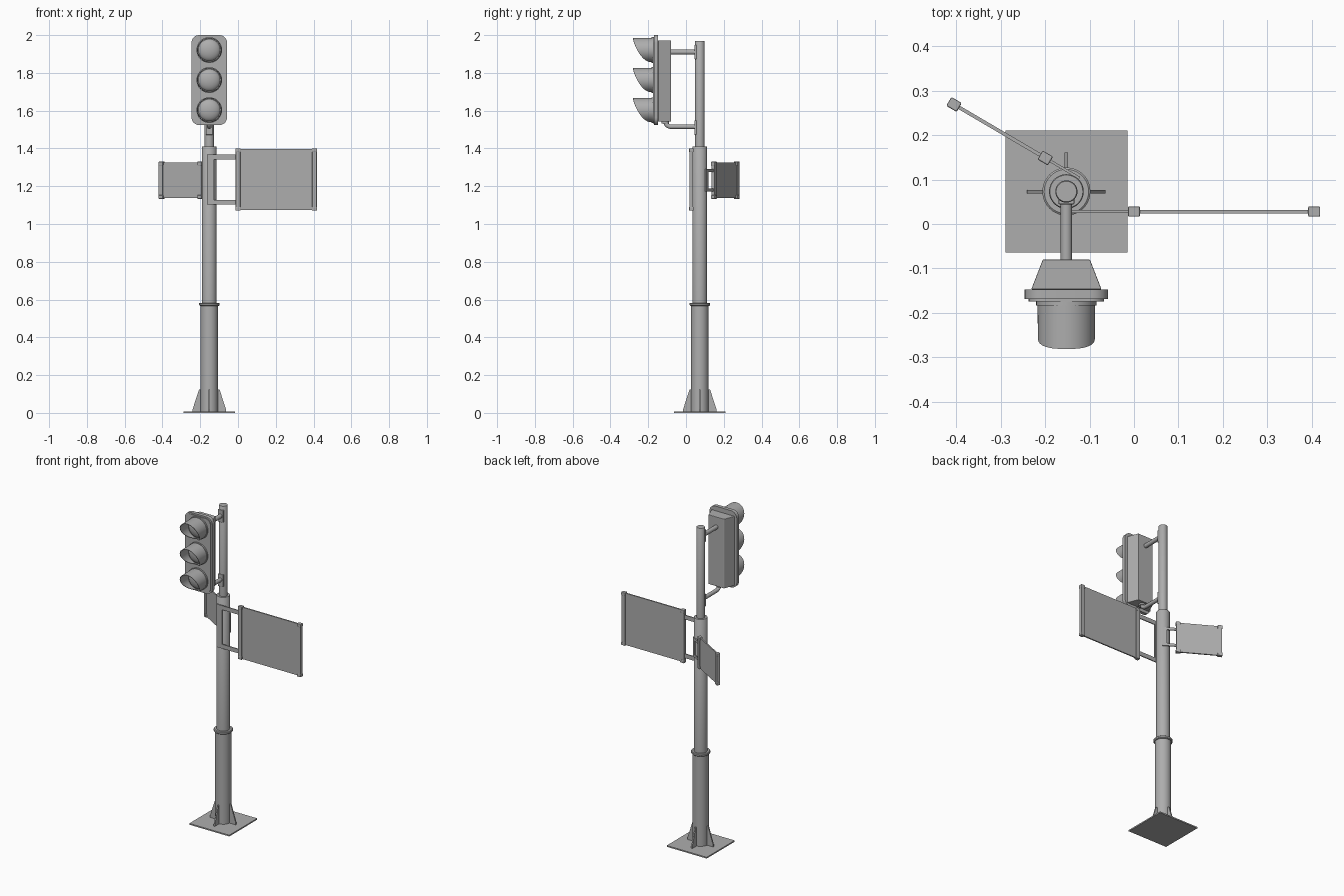
import bpy, bmesh, math
from mathutils import Matrix, Vector

if "Cube" in bpy.data.objects:
    bpy.data.objects.remove(bpy.data.objects["Cube"])

PX, PY = -0.152, 0.073          # pole axis
GREY = bpy.data.materials.new("dark_grey")
GREY.diffuse_color = (0.42, 0.42, 0.42, 1)
GREY.use_nodes = True
GREY.node_tree.nodes["Principled BSDF"].inputs["Base Color"].default_value = GREY.diffuse_color


def make(name, bm, smooth=False, bevel=0):
    bmesh.ops.recalc_face_normals(bm, faces=bm.faces)
    me = bpy.data.meshes.new(name)
    bm.to_mesh(me)
    bm.free()
    me.materials.append(GREY)
    ob = bpy.data.objects.new(name, me)
    bpy.context.collection.objects.link(ob)
    if bevel:
        m = ob.modifiers.new("bevel", 'BEVEL')
        m.width, m.segments = bevel, 2
    if smooth:
        bpy.ops.object.select_all(action='DESELECT')
        ob.select_set(True)
        bpy.context.view_layer.objects.active = ob
        bpy.ops.object.shade_smooth_by_angle(angle=math.radians(35))
    return ob


def box(name, lo, hi, mat=Matrix(), bevel=0):
    lo, hi = Vector(lo), Vector(hi)
    bm = bmesh.new()
    bmesh.ops.create_cube(bm, size=1)
    for v in bm.verts:
        v.co = mat @ Vector([(lo[i] + hi[i]) / 2 + v.co[i] * (hi[i] - lo[i]) for i in range(3)])
    return make(name, bm, bevel=bevel)


def lathe(name, prof, mat, n=40):
    # profile of (radius, height) turned around local z
    bm = bmesh.new()
    vs = [bm.verts.new((r, 0, h)) for r, h in prof]
    es = [bm.edges.new(p) for p in zip(vs, vs[1:])]
    bmesh.ops.spin(bm, geom=vs + es, cent=(0, 0, 0), axis=(0, 0, 1), angle=2 * math.pi,
                   steps=n, use_duplicate=False)
    bmesh.ops.remove_doubles(bm, verts=bm.verts, dist=1e-5)
    bm.transform(mat)
    return make(name, bm, True)


def prism(name, pts, depth, mat, smooth=False, bevel=0):
    # outline in local xz, extruded along local +y
    bm = bmesh.new()
    f = bm.faces.new([bm.verts.new((x, 0, z)) for x, z in pts])
    ext = bmesh.ops.extrude_face_region(bm, geom=[f])['geom']
    bmesh.ops.translate(bm, verts=[g for g in ext if isinstance(g, bmesh.types.BMVert)], vec=(0, depth, 0))
    bm.transform(mat)
    return make(name, bm, smooth, bevel)


def tube(name, pts, r):
    cu = bpy.data.curves.new(name, 'CURVE')
    cu.dimensions, cu.bevel_depth, cu.bevel_resolution, cu.use_fill_caps = '3D', r, 5, True
    sp = cu.splines.new('POLY')
    sp.points.add(len(pts) - 1)
    for p, c in zip(sp.points, pts):
        p.co = (*c, 1)
    sp.use_smooth = True
    cu.materials.append(GREY)
    ob = bpy.data.objects.new(name, cu)
    bpy.context.collection.objects.link(ob)


def rounded(w, h, r):
    return [(sx * (w - r) + r * math.cos(a), sz * (h - r) + r * math.sin(a))
            for k, (sx, sz) in enumerate([(1, 1), (-1, 1), (-1, -1), (1, -1)])
            for a in [math.radians(90 * k + 15 * i) for i in range(7)]]


POLE = Matrix.Translation((PX, PY, 0))

# base plate and four gussets
box("base_plate", (-0.137, -0.137, 0), (0.137, 0.137, 0.008), POLE)
for k in range(4):
    prism("gusset", [(0.035, 0.008), (0.088, 0.008), (0.088, 0.02), (0.054, 0.125), (0.035, 0.125)],
          0.008, POLE @ Matrix.Rotation(k * math.pi / 2, 4, 'Z') @ Matrix.Translation((0, -0.004, 0)))

# stepped pole
lathe("lower_pole", [(0, 0.005), (0.046, 0.005), (0.046, 0.57), (0, 0.57)], POLE)
lathe("pole_collar", [(0, 0.567), (0.050, 0.567), (0.054, 0.571), (0.054, 0.58), (0.05, 0.583), (0, 0.583)], POLE)
lathe("middle_pole", [(0, 0.57), (0.039, 0.57), (0.039, 1.408), (0.037, 1.411), (0, 1.411)], POLE)
lathe("upper_pole", [(0, 1.4), (0.025, 1.4), (0.025, 1.967), (0.023, 1.97), (0, 1.97)], POLE)

# signal housing, tapered towards the back
prism("signal_housing", [(-0.079, -0.147), (0.079, -0.147), (0.053, -0.08), (-0.053, -0.08)], 0.43,
      Matrix(((1, 0, 0, PX), (0, 0, 1, 0), (0, 1, 0, 1.542), (0, 0, 0, 1))), bevel=0.002)
prism("back_plate", rounded(0.094, 0.238, 0.04), 0.022, Matrix.Translation((PX, -0.169, 1.762)), True)
prism("front_panel", rounded(0.085, 0.229, 0.034), 0.006, Matrix.Translation((PX, -0.174, 1.762)), True)

# three lamps: ring, lens and visor
for z in (1.921, 1.762, 1.603):
    front = Matrix.Translation((PX, -0.17, z)) @ Matrix.Rotation(math.pi / 2, 4, 'X')
    lathe("lamp_ring", [(0.058, 0), (0.068, 0), (0.068, 0.013), (0.058, 0.013), (0.058, 0)], front)
    lathe("lamp_lens", [(0.06 * math.cos(a), 0.006 + 0.03 * math.sin(a))
                        for a in [math.pi / 2 * i / 8 for i in range(9)]], front)
    # visor: a thin tube whose front edge is cut away towards the bottom
    bm = bmesh.new()
    rows = []
    n = 48
    for i in range(n):
        a = 2 * math.pi * i / n
        t = (1 - math.sin(a)) / 2
        d = 0.014 + 0.097 * math.sqrt(max(0, 1 - t ** 1.25))
        rows.append([bm.verts.new((PX + math.cos(a) * r, -0.17 - d * s, z + math.sin(a) * r))
                     for s, r in ((0, 0.065), (0.5, 0.0645), (1, 0.064), (1, 0.061), (0.5, 0.061), (0, 0.061))])
    for i in range(n):
        p, q = rows[i], rows[(i + 1) % n]
        for j in range(6):
            k = (j + 1) % 6
            bm.faces.new((p[j], q[j], q[k], p[k]))
    make("lamp_visor", bm, True)

# signal brackets and their clamps
tube("upper_arm", [(PX, 0.06, 1.91), (PX, -0.09, 1.91)], 0.013)
bend = [(PX, -0.08 - 0.03 * math.sin(a), 1.545 - 0.03 * math.cos(a))
        for a in [math.pi / 2 * i / 6 for i in range(7)]]
tube("lower_arm", [(PX, 0.06, 1.515)] + bend, 0.012)
lathe("lower_arm_flange", [(0, 1.532), (0.02, 1.532), (0.02, 1.545), (0, 1.545)],
      Matrix.Translation((PX, -0.11, 0)), 24)
for z in (1.91, 1.51):
    box("arm_clamp", (-0.018, -0.029, z - 0.038), (0.018, -0.008, z + 0.038), POLE, 0.003)


# sign with end posts, caps and a flat C-shaped bracket
def sign(name, angle, u0, u1, v, z0, z1, arms, strap, s):
    m = POLE @ Matrix.Rotation(math.radians(angle), 4, 'Z')
    box(name + "_panel", (u0, v - 0.004, z0 + 0.004), (u1, v + 0.004, z1 - 0.004), m)
    for u in (u0, u1):
        box(name + "_post", (u - 0.012, v - 0.01, z0 + 0.004), (u + 0.012, v + 0.01, z1 - 0.004), m, 0.001)
        for z in (z0, z1 - 0.02):
            box(name + "_post_cap", (u - 0.0135, v - 0.0115, z), (u + 0.0135, v + 0.0115, z + 0.02), m, 0.003)
    for z in arms:
        box(name + "_arm", (strap[0], v - 0.003, z - s), (u0, v + 0.003, z + s), m)
    box(name + "_strap", (strap[0], v - 0.003, arms[0] - s), (strap[1], v + 0.003, arms[1] + s), m)


sign("large_sign", 0, 0.152, 0.557, -0.045, 1.071, 1.4, (1.115, 1.355), (-0.012, 0.025), 0.013)
sign("small_sign", 149.6, 0.079, 0.317, -0.041, 1.133, 1.33, (1.18, 1.284), (-0.01, 0.014), 0.008)
